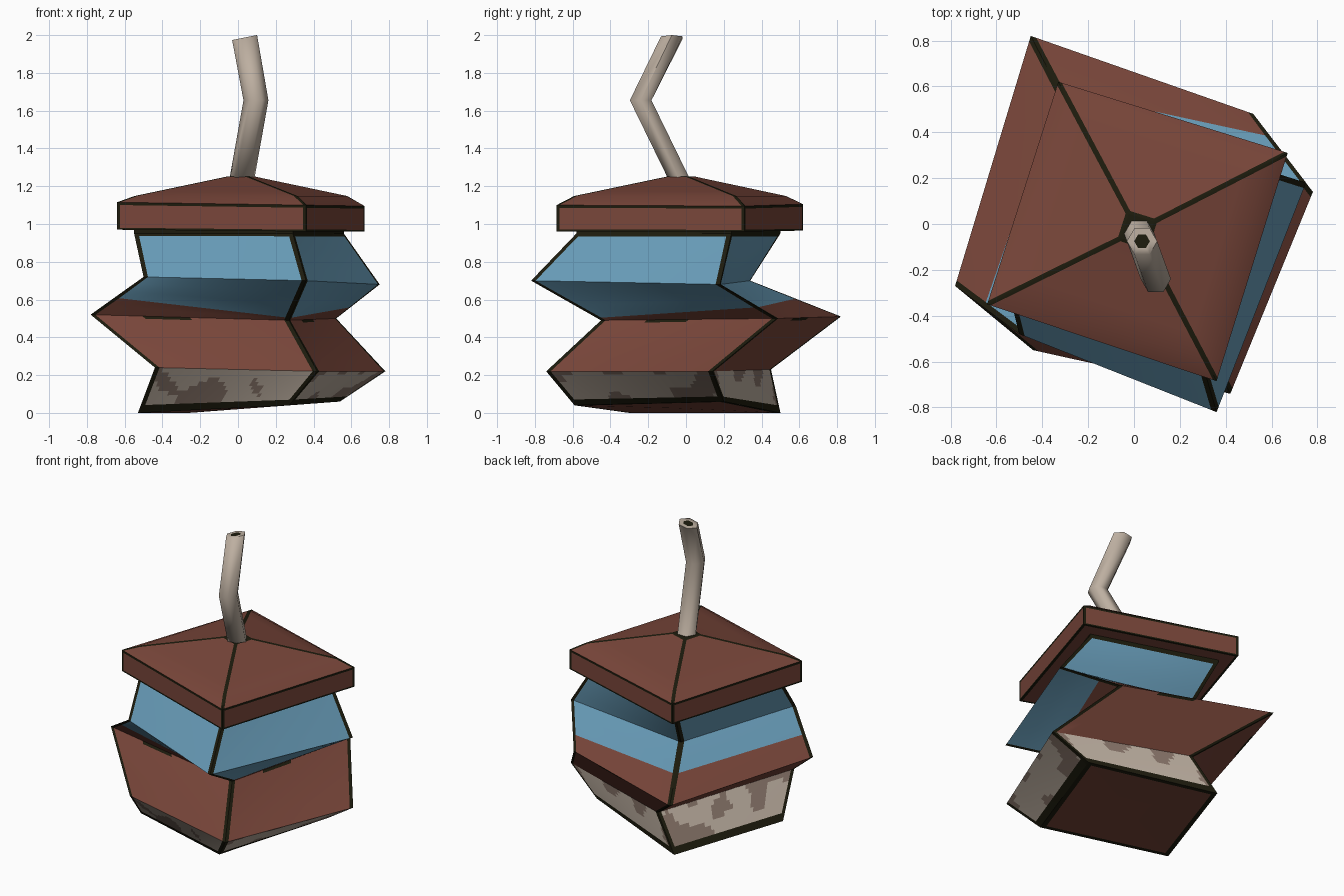
import bpy, bmesh, math
from mathutils import Vector, noise

if "Cube" in bpy.data.objects:
    bpy.data.objects.remove(bpy.data.objects["Cube"])

COLOURS = {
    "red_brown": (0.19, 0.061, 0.042),
    "sky_blue": (0.135, 0.325, 0.47),
    "cream": (0.51, 0.43, 0.355),
    "stained_cream": (0.25, 0.18, 0.145),
    "dark_seam": (0.012, 0.011, 0.004),
}
RED, BLUE, CREAM, STAIN, DARK = range(5)
MATS = []
for name, rgb in COLOURS.items():
    m = bpy.data.materials.new(name)
    m.diffuse_color = (*rgb, 1)
    m.use_nodes = True
    m.node_tree.nodes["Principled BSDF"].inputs["Base Color"].default_value = m.diffuse_color
    MATS.append(m)


def finish(bm, name, angle=35):
    bmesh.ops.remove_doubles(bm, verts=bm.verts, dist=0.0004)
    me = bpy.data.meshes.new(name)
    bm.to_mesh(me)
    bm.free()
    for m in MATS:
        me.materials.append(m)
    ob = bpy.data.objects.new(name, me)
    bpy.context.collection.objects.link(ob)
    bpy.ops.object.select_all(action='DESELECT')
    ob.select_set(True)
    bpy.context.view_layer.objects.active = ob
    bpy.ops.object.shade_smooth_by_angle(angle=math.radians(angle))
    return ob


def mix(r1, r2, t):
    """Blend two rings; t is one number or one per corner."""
    ts = t if isinstance(t, (list, tuple)) else [t] * 4
    return [a.lerp(b, k) for a, b, k in zip(r1, r2, ts)]


def ring(*pts):
    return [Vector(p) for p in pts]


def level(r, z):
    return [Vector((p.x, p.y, z)) for p in r]


def point_ring(r):
    return [sum(r, Vector()) / 4] * 4


def scaled(r, s, z):
    c = point_ring(r)[0]
    return level([c + (p - c) * s for p in r], z)


def side_points(p, q, cols, width):
    """Points along one side, first and last column being the corner seam."""
    d = min(width / max((q - p).length, 1e-6), 0.3)
    us = [0] + [d + (1 - 2 * d) * i / cols for i in range(cols + 1)] + [1]
    return [p.lerp(q, u) for u in us]


def band(bm, r1, r2, colour, rows=1, cols=4, width=0.025, seam=True):
    """Four-sided strip between two rings; colour is an index or rule."""
    for j in range(rows):
        lo, hi = mix(r1, r2, j / rows), mix(r1, r2, (j + 1) / rows)
        for s in range(4):
            a = side_points(lo[s], lo[(s + 1) % 4], cols, width)
            b = side_points(hi[s], hi[(s + 1) % 4], cols, width)
            for i in range(len(a) - 1):
                quad = []
                for p in (a[i], a[i + 1], b[i + 1], b[i]):
                    if all((p - o).length > 1e-5 for o in quad):
                        quad.append(p)
                if len(quad) < 3:
                    continue
                f = bm.faces.new([bm.verts.new(p) for p in quad])
                if seam and i in (0, len(a) - 2):
                    f.material_index = DARK
                else:
                    f.material_index = colour(f, i / cols) if callable(colour) else colour


def blotches(f, u):
    c = f.calc_center_median()
    return STAIN if noise.noise(c * 5.5 + Vector((3, 1, 7))) > 0.03 else CREAM


def dash(base):
    return lambda f, u: DARK if 0.25 < u < 0.55 else base


# Zigzag body: corners run front, right, back, left
foot = ring((0.27, -0.59, 0.04), (0.54, 0.20, 0.06), (-0.26, 0.50, 0), (-0.53, -0.30, 0))
low = ring((0.42, -0.74, 0.22), (0.78, 0.14, 0.22), (-0.10, 0.45, 0.23), (-0.44, -0.55, 0.24))
mid = ring((0.27, -0.45, 0.49), (0.52, 0.48, 0.50), (-0.45, 0.82, 0.51), (-0.78, -0.27, 0.52))
high = ring((0.36, -0.82, 0.70), (0.75, 0.18, 0.68), (-0.20, 0.34, 0.70), (-0.50, -0.48, 0.72))
top = ring((0.29, -0.58, 0.95), (0.56, 0.24, 0.95), (-0.27, 0.50, 0.95), (-0.55, -0.28, 0.95))
split = mix(mid, high, [0.06, 0.33, 0.5, 0.45])      # paint edge, red to blue

bm = bmesh.new()
inner = mix(foot, point_ring(foot), 0.07)
band(bm, point_ring(foot), inner, RED, seam=False)
band(bm, inner, foot, DARK)
dark_top = mix(foot, low, 0.17)
band(bm, foot, dark_top, DARK, cols=40)
band(bm, dark_top, low, blotches, rows=8, cols=40)
below_mid = mix(low, mid, 0.95)
band(bm, low, below_mid, RED, rows=4, cols=12)
band(bm, below_mid, mid, dash(RED), cols=12)
band(bm, mid, split, RED, rows=2, cols=12)
band(bm, split, high, BLUE, rows=3, cols=12)
band(bm, high, mix(high, top, 0.94), BLUE, rows=4, cols=12)
band(bm, mix(high, top, 0.94), top, DARK, cols=12)
band(bm, top, level(top, 0.97), DARK, cols=12)
finish(bm, "folded_body")

# Overhanging lid with dark seams along rim and hips
rim = ring((0.36, -0.685, 0.96), (0.67, 0.31, 0.96), (-0.33, 0.62, 0.965), (-0.64, -0.35, 0.97))
rim_top = ring((0.36, -0.685, 1.10), (0.67, 0.31, 1.095), (-0.33, 0.62, 1.105), (-0.64, -0.35, 1.115))
bm = bmesh.new()
under = mix(rim, point_ring(rim), 0.03)
band(bm, point_ring(rim), under, RED, seam=False)
band(bm, under, rim, DARK)
w = 0.016
band(bm, rim, mix(rim, rim_top, 0.07), DARK, width=w)
band(bm, mix(rim, rim_top, 0.07), mix(rim, rim_top, 0.9), RED, width=w)
band(bm, mix(rim, rim_top, 0.9), rim_top, DARK, width=w)
shoulder = scaled(rim, 0.86, 1.148)
neck = scaled(rim, 0.135, 1.248)
crown = scaled(rim, 0.11, 1.252)
band(bm, rim_top, shoulder, RED, width=w)
band(bm, shoulder, neck, RED, rows=4, width=w)
band(bm, neck, crown, DARK, width=w)
band(bm, crown, point_ring(crown), DARK)
finish(bm, "lid")

# Bent six-sided stem
SIDES = 6
path = [(0.02, -0.035, 1.235, 0), (0.095, -0.24, 1.655, 0), (0.035, -0.075, 1.987, 0.2)]
bm = bmesh.new()
loops = []
for x, y, z, tilt in path:
    loop = []
    for i in range(SIDES):
        a = math.tau * i / SIDES
        dx, dy = 0.066 * math.cos(a), 0.066 * math.sin(a)
        loop.append(bm.verts.new((x + dx, y + dy, z + dx * tilt)))
    loops.append(loop)
for lo, hi in zip(loops, loops[1:]):
    for i in range(SIDES):
        k = (i + 1) % SIDES
        bm.faces.new((lo[i], lo[k], hi[k], hi[i])).material_index = CREAM
bm.faces.new(loops[0][::-1]).material_index = CREAM
cap = bm.faces.new(loops[-1])
cap.material_index = CREAM
bm.normal_update()
# dark spot inset in the cut end
bmesh.ops.inset_region(bm, faces=[cap], thickness=0.028, use_even_offset=True)
cap.material_index = DARK
finish(bm, "stem", 65)
